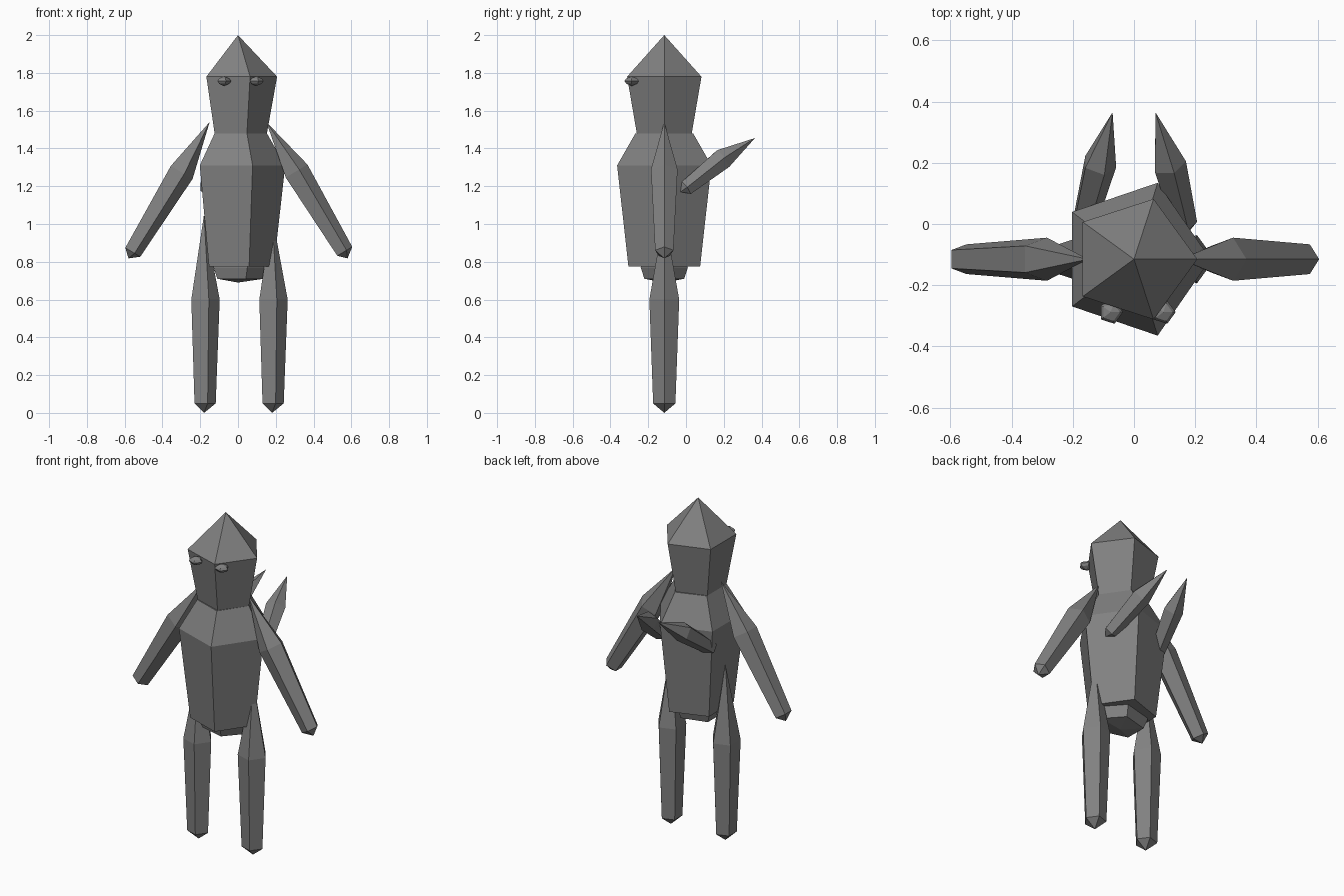
import bpy, bmesh, math
from mathutils import Vector

if "Cube" in bpy.data.objects:
    bpy.data.objects.remove(bpy.data.objects["Cube"])

SIDES = 5
CY = -0.115  # body axis in y

grey = bpy.data.materials.new("stone grey")
grey.diffuse_color = (0.22, 0.22, 0.22, 1)
grey.use_nodes = True
grey.node_tree.nodes["Principled BSDF"].inputs["Base Color"].default_value = grey.diffuse_color


def spindle(name, rings, squash=1.0):
    """Five-sided loft through (centre, radius); radius 0 makes a point.
    One corner of every section faces +x; squash scales sections in depth."""
    bm = bmesh.new()
    axis = (Vector(rings[-1][0]) - Vector(rings[0][0])).normalized()
    u = (Vector((1, 0, 0)) - axis * axis.x).normalized()
    v = axis.cross(u)
    loops = []
    for c, r in rings:
        c = Vector(c)
        if r == 0:
            loops.append([bm.verts.new(c)])
            continue
        angles = [math.tau * i / SIDES for i in range(SIDES)]
        loops.append([bm.verts.new(c + u * r * math.cos(a) + v * r * squash * math.sin(a))
                      for a in angles])
    for a, b in zip(loops, loops[1:]):
        for i in range(SIDES):
            j = (i + 1) % SIDES
            if len(a) == 1:
                bm.faces.new((a[0], b[j], b[i]))
            elif len(b) == 1:
                bm.faces.new((a[i], a[j], b[0]))
            else:
                bm.faces.new((a[i], a[j], b[j], b[i]))
    for end in (loops[0], loops[-1]):
        if len(end) > 1:
            bm.faces.new(end)
    bmesh.ops.recalc_face_normals(bm, faces=bm.faces)
    me = bpy.data.meshes.new(name)
    bm.to_mesh(me)
    bm.free()
    me.materials.append(grey)
    ob = bpy.data.objects.new(name, me)
    bpy.context.collection.objects.link(ob)
    return ob


def upright(name, x, y, levels, squash=1.0):
    return spindle(name, [((x, y, z), r) for z, r in levels], squash)


# Head, torso and pelvis on one axis
upright("head", 0, CY, [(1.48, 0.153), (1.78, 0.207), (2.0, 0)])
upright("torso", 0, CY, [(0.775, 0.19), (1.31, 0.25), (1.48, 0.153)], 1.05)
upright("pelvis", 0, CY, [(0.69, 0), (0.71, 0.135), (0.77, 0.16), (0.9, 0.13), (1.0, 0)], 0.82)

for side, s in (("left", -1), ("right", 1)):
    # Arms angled down and out
    spindle(side + "_arm", [((s * 0.15, CY, 1.54), 0), ((s * 0.304, CY, 1.277), 0.074),
                            ((s * 0.561, CY, 0.853), 0.051), ((s * 0.58, CY, 0.818), 0)])
    # Legs
    upright(side + "_leg", s * 0.18, CY, [(0, 0), (0.05, 0.062), (0.6, 0.083), (1.05, 0)])
    # Back spikes
    spindle(side + "_back_spike", [((s * 0.07, 0.365, 1.455), 0), ((s * 0.114, 0.195, 1.345), 0.057),
                                   ((s * 0.165, 0.0, 1.19), 0.042), ((s * 0.175, -0.03, 1.17), 0)])
    # Eyes
    upright(side + "_eye", s * 0.086 + 0.01, -0.288,
            [(1.73, 0), (1.743, 0.03), (1.757, 0.04), (1.77, 0.03), (1.782, 0)])
